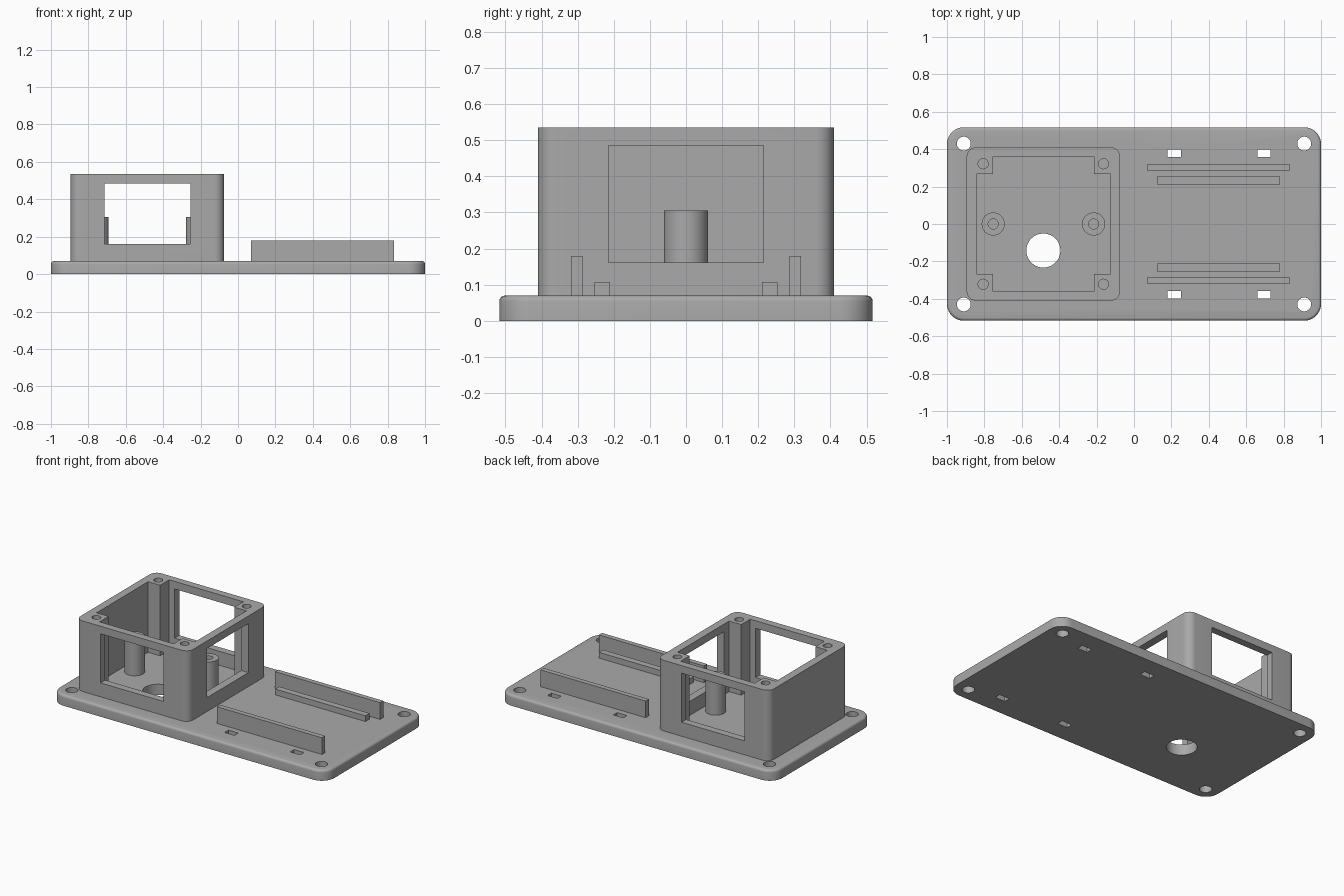
import bpy, bmesh, math
from mathutils import Matrix

if "Cube" in bpy.data.objects:
    bpy.data.objects.remove(bpy.data.objects["Cube"])

grey = bpy.data.materials.new("plain grey")
grey.diffuse_color = (0.4, 0.4, 0.4, 1)
grey.use_nodes = True
grey.node_tree.nodes["Principled BSDF"].inputs["Base Color"].default_value = grey.diffuse_color


def finish(name, bm):
    bmesh.ops.recalc_face_normals(bm, faces=bm.faces[:])
    me = bpy.data.meshes.new(name)
    bm.to_mesh(me)
    bm.free()
    ob = bpy.data.objects.new(name, me)
    bpy.context.collection.objects.link(ob)
    me.materials.append(grey)
    return ob


def prism(name, pts, z0, z1, bevel=0):
    """Extrude an outline; optionally round its top rim."""
    bm = bmesh.new()
    base = bm.faces.new([bm.verts.new((x, y, z0)) for x, y in pts])
    ext = bmesh.ops.extrude_face_region(bm, geom=[base])["geom"]
    top = [v for v in ext if isinstance(v, bmesh.types.BMVert)]
    for v in top:
        v.co.z = z1
    if bevel:
        rim = [e for e in bm.edges if all(v in top for v in e.verts)]
        bmesh.ops.bevel(bm, geom=rim, offset=bevel, segments=4, profile=0.5, affect='EDGES')
    return finish(name, bm)


def rounded(x0, x1, y0, y1, r, n=10):
    pts = []
    for cx, cy, a0 in ((x1-r, y1-r, 0), (x0+r, y1-r, 90), (x0+r, y0+r, 180), (x1-r, y0+r, 270)):
        for i in range(n + 1):
            a = math.radians(a0 + 90 * i / n)
            pts.append((cx + r * math.cos(a), cy + r * math.sin(a)))
    return pts


def block(name, x0, x1, y0, y1, z0, z1):
    return prism(name, [(x0, y0), (x1, y0), (x1, y1), (x0, y1)], z0, z1)


def cylinder(name, x, y, r, z0, z1, n=40):
    bm = bmesh.new()
    bmesh.ops.create_cone(bm, cap_ends=True, segments=n, radius1=r, radius2=r, depth=z1 - z0,
                          matrix=Matrix.Translation((x, y, (z0 + z1) / 2)))
    return finish(name, bm)


def cut(ob, cutters):
    for c in cutters:
        m = ob.modifiers.new("cut", 'BOOLEAN')
        m.operation = 'DIFFERENCE'
        m.solver = 'EXACT'
        m.object = c
    # bake the cuts, then drop the cutters
    deps = bpy.context.evaluated_depsgraph_get()
    me = bpy.data.meshes.new_from_object(ob.evaluated_get(deps))
    ob.modifiers.clear()
    ob.data = me
    for c in cutters:
        bpy.data.objects.remove(c)


def smooth(ob):
    bpy.ops.object.select_all(action='DESELECT')
    ob.select_set(True)
    bpy.context.view_layer.objects.active = ob
    bpy.ops.object.shade_smooth_by_angle(angle=math.radians(30))


FLOOR, TOP = 0.07, 0.535
BX = -0.4845                      # centre of the open box
SIDES = (-1, 1)

# base plate with mounting holes, strap slots and cable hole
plate = prism("base_plate", rounded(-1, 1, -0.517, 0.517, 0.09), 0, FLOOR, 0.016)
holes = [cylinder("hole", sx * 0.91, sy * 0.43, 0.037, -0.1, 0.2) for sx in SIDES for sy in SIDES]
holes.append(cylinder("hole", BX, -0.142, 0.091, -0.1, 0.2, 56))
for sy in SIDES:
    for x in (0.18, 0.659):
        y0, y1 = sorted((sy * 0.357, sy * 0.397))
        holes.append(block("slot", x, x + 0.072, y0, y1, -0.1, 0.2))
cut(plate, holes)
smooth(plate)

# open box: cross-shaped cavity leaves solid corner posts
box = prism("box_walls", rounded(BX - 0.41, BX + 0.41, -0.41, 0.41, 0.05), FLOOR, TOP)
quarter = [(0.358, 0.268), (0.27, 0.268), (0.27, 0.362)]
cavity = []
for sx, sy in ((1, 1), (-1, 1), (-1, -1), (1, -1)):
    corner = [(BX + sx * x, sy * y) for x, y in quarter]
    cavity += corner if sx * sy > 0 else corner[::-1]
cuts = [prism("cavity", cavity, 0.0, 0.7),
        block("front_back_window", BX - 0.23, BX + 0.23, -0.6, 0.6, 0.162, 0.485),
        block("right_window", BX + 0.2, BX + 0.6, -0.215, 0.215, 0.162, 0.485)]
cuts += [cylinder("screw_hole", BX + sx * 0.322, sy * 0.322, 0.027, 0.3, 0.7, 24)
         for sx in SIDES for sy in SIDES]
cut(box, cuts)
smooth(box)

# standoffs inside the box
for label, sx in (("left", -1), ("right", 1)):
    post = cylinder(label + "_standoff", BX + sx * 0.2685, 0, 0.0615, FLOOR - 0.005, 0.305)
    cut(post, [cylinder("screw_hole", BX + sx * 0.2685, 0, 0.027, 0.1, 0.5, 24)])
    smooth(post)

# tall outer rails and low inner ledges
for label, sy in (("front", -1), ("back", 1)):
    y0, y1 = sorted((sy * 0.286, sy * 0.319))
    block(label + "_rail", 0.07, 0.835, y0, y1, FLOOR - 0.005, 0.18)
    y0, y1 = sorted((sy * 0.211, sy * 0.254))
    block(label + "_ledge", 0.124, 0.781, y0, y1, FLOOR - 0.005, 0.108)
